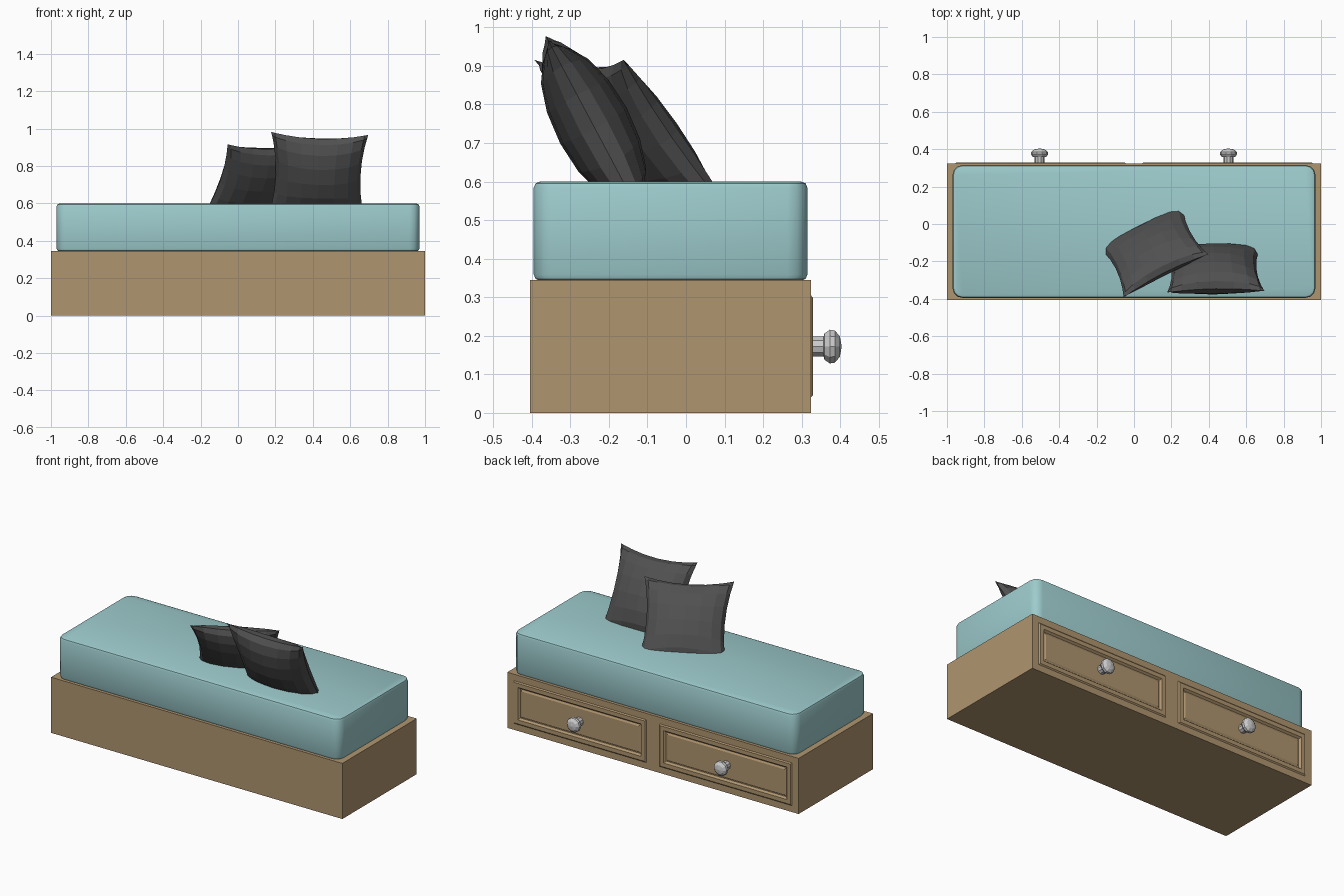
import bpy, bmesh, math
from mathutils import Matrix, Vector

if "Cube" in bpy.data.objects:
    bpy.data.objects.remove(bpy.data.objects["Cube"])


def material(name, rgb):
    m = bpy.data.materials.new(name)
    m.diffuse_color = (*rgb, 1)
    m.use_nodes = True
    m.node_tree.nodes["Principled BSDF"].inputs["Base Color"].default_value = m.diffuse_color
    return m


wood = material("wood", (0.43, 0.30, 0.16))
fabric = material("blue_fabric", (0.34, 0.60, 0.61))
dark = material("dark_fabric", (0.08, 0.08, 0.08))


def finish(name, bm, mat=None, smooth=None):
    bmesh.ops.recalc_face_normals(bm, faces=bm.faces)
    me = bpy.data.meshes.new(name)
    bm.to_mesh(me)
    bm.free()
    ob = bpy.data.objects.new(name, me)
    bpy.context.collection.objects.link(ob)
    if mat:
        me.materials.append(mat)
    if smooth:
        bpy.ops.object.select_all(action='DESELECT')
        ob.select_set(True)
        bpy.context.view_layer.objects.active = ob
        bpy.ops.object.shade_smooth_by_angle(angle=math.radians(smooth))
    return ob


def box(lo, hi):
    bm = bmesh.new()
    lo, hi = Vector(lo), Vector(hi)
    size = hi - lo
    bmesh.ops.create_cube(bm, size=1, matrix=Matrix.Translation((lo + hi) / 2) @ Matrix.Diagonal((*size, 1)))
    return bm


# wooden base with two panelled drawer fronts on the +y side
bm = box((-1, -0.405, 0), (1, 0.324, 0.345))
cuts = [((x, 0, 0), (1, 0, 0)) for x in (-0.955, -0.045, 0.045, 0.955)]
cuts += [((0, 0, z), (0, 0, 1)) for z in (0.04, 0.305)]
for co, no in cuts:
    bmesh.ops.bisect_plane(bm, geom=bm.verts[:] + bm.edges[:] + bm.faces[:], plane_co=co, plane_no=no)
bm.normal_update()
drawers = []
for f in bm.faces:
    c = f.calc_center_median()
    if f.normal.y > 0.9 and abs(abs(c.x) - 0.5) < 0.1 and abs(c.z - 0.1725) < 0.03:
        drawers.append(f)
for width, depth in ((0.010, 0.006), (0.035, 0), (0.014, -0.012), (0.006, 0), (0.012, 0.005)):
    bmesh.ops.inset_individual(bm, faces=drawers, thickness=width, depth=depth)
finish("base", bm, wood)

# mattress: rounded corners, then softened top and bottom rims
bm = box((-0.97, -0.395, 0.343), (0.97, 0.315, 0.60))
upright = [e for e in bm.edges if abs(e.verts[0].co.z - e.verts[1].co.z) > 0.1]
bmesh.ops.bevel(bm, geom=upright, offset=0.052, segments=3, profile=0.5, affect='EDGES')
rims = [e for e in bm.edges if abs(e.verts[0].co.z - e.verts[1].co.z) < 0.01]
bmesh.ops.bevel(bm, geom=rims, offset=0.016, segments=2, profile=0.5, affect='EDGES')
finish("mattress", bm, fabric, 30)

# drawer knobs, lathed about the y axis
profile = [(0, 0.318), (0.027, 0.318), (0.027, 0.357), (0.036, 0.359), (0.046, 0.373),
           (0.044, 0.386), (0.028, 0.399), (0, 0.404)]
for side, x in (("left", -0.505), ("right", 0.505)):
    bm = bmesh.new()
    vs = [bm.verts.new((x + r, y, 0.172)) for r, y in profile]
    es = [bm.edges.new(p) for p in zip(vs, vs[1:])]
    bmesh.ops.spin(bm, geom=vs + es, cent=(x, 0, 0.172), axis=(0, 1, 0), angle=math.tau, steps=10)
    bmesh.ops.remove_doubles(bm, verts=bm.verts, dist=0.0005)
    finish("knob_" + side, bm)


# pillow: two puffed grids meeting at a seam with drawn-out corner tips
def pillow(name, centre, tilt, turn, roll, half=0.26, puff=0.098, n=8):
    bm = bmesh.new()
    steps = [math.sin(math.pi / 2 * (2 * i / n - 1)) for i in range(n + 1)]
    for side in (-1, 1):
        grid = []
        for v in steps:
            row = []
            for u in steps:
                x = u * half * (1 - 0.13 * (1 - v * v))
                z = v * half * (1 - 0.13 * (1 - u * u))
                y = side * puff * max(0, (1 - u * u) * (1 - v * v)) ** 0.5
                row.append(bm.verts.new((x, y, z)))
            grid.append(row)
        for j in range(n):
            for i in range(n):
                bm.faces.new((grid[j][i], grid[j][i + 1], grid[j + 1][i + 1], grid[j + 1][i]))
    bmesh.ops.remove_doubles(bm, verts=bm.verts, dist=0.0005)
    turn_m = Matrix.Rotation(math.radians(turn), 4, 'Z')
    tilt_m = Matrix.Rotation(math.radians(tilt), 4, 'X')
    roll_m = Matrix.Rotation(math.radians(roll), 4, 'Y')
    bm.transform(Matrix.Translation(centre) @ turn_m @ tilt_m @ roll_m)
    finish(name, bm, dark)


pillow("pillow_right", (0.428, -0.24, 0.745), 28, 0, 2)
pillow("pillow_left", (0.10, -0.138, 0.715), 38, 27, 0, half=0.255, puff=0.085)
